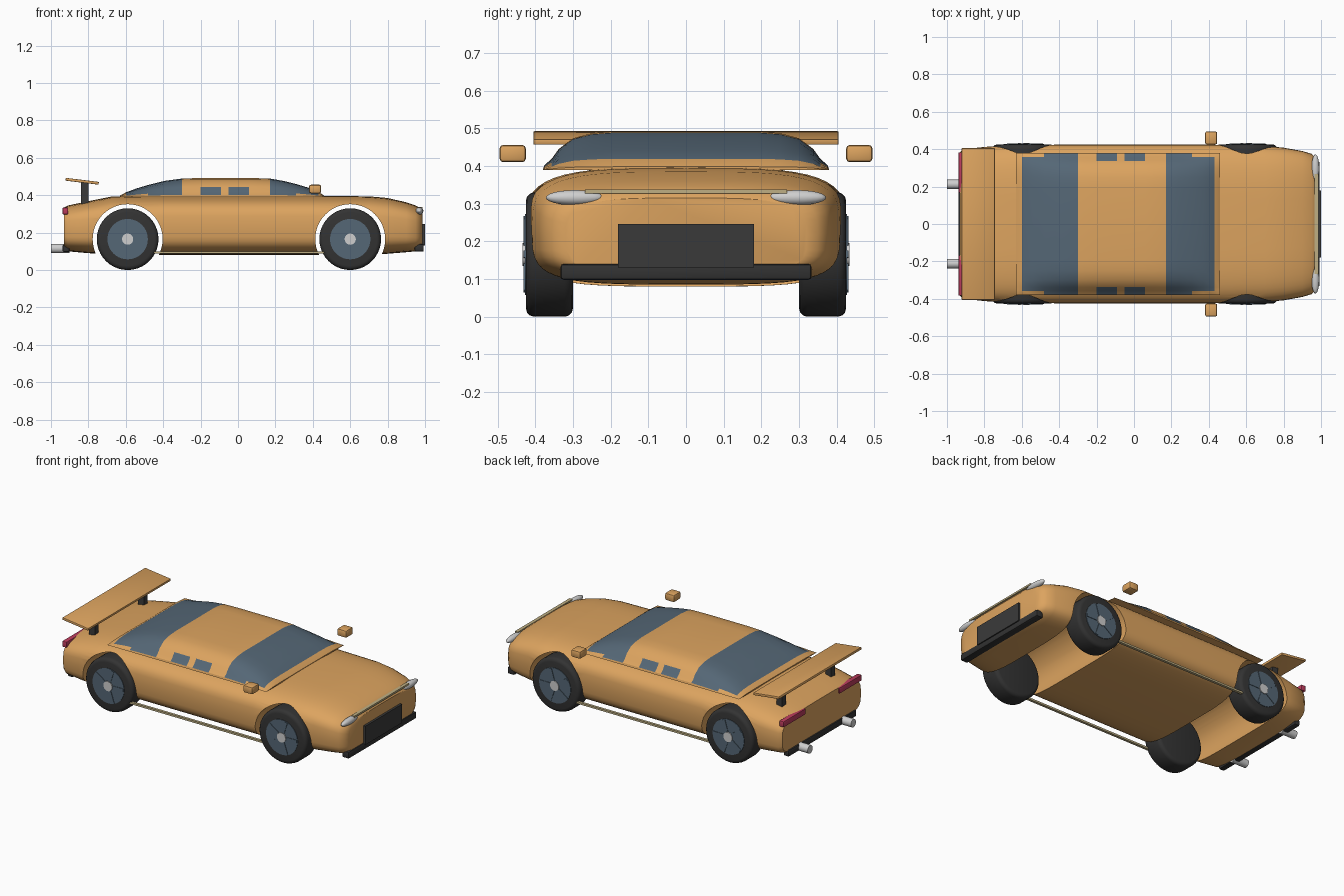
import bpy, bmesh, math
from mathutils import Matrix

if "Cube" in bpy.data.objects:
    bpy.data.objects.remove(bpy.data.objects["Cube"])


def mat(name, rgb):
    m = bpy.data.materials.new(name)
    m.diffuse_color = (*rgb, 1)
    m.use_nodes = True
    m.node_tree.nodes["Principled BSDF"].inputs["Base Color"].default_value = m.diffuse_color
    return m


ORANGE = mat("orange paint", (0.72, 0.37, 0.115))
GLASS = mat("blue grey glass", (0.09, 0.135, 0.18))
RUBBER = mat("black rubber", (0.033, 0.033, 0.033))
TRIM = mat("dark trim", (0.042, 0.042, 0.042))
RED = mat("red lamp", (0.5, 0.045, 0.11))
GOLD = mat("pale gold", (0.52, 0.43, 0.23))
SILVER = mat("silver", (0.62, 0.62, 0.62))


def finish(bm, name, *mats, smooth=True, angle=35):
    bmesh.ops.recalc_face_normals(bm, faces=bm.faces[:])
    me = bpy.data.meshes.new(name)
    bm.to_mesh(me)
    bm.free()
    ob = bpy.data.objects.new(name, me)
    bpy.context.collection.objects.link(ob)
    for m in mats:
        me.materials.append(m)
    if smooth:
        shade(ob, angle)
    return ob


def select(ob):
    bpy.ops.object.select_all(action='DESELECT')
    ob.select_set(True)
    bpy.context.view_layer.objects.active = ob


def shade(ob, angle=35):
    select(ob)
    bpy.ops.object.shade_smooth_by_angle(angle=math.radians(angle))


def box(name, x, y, z, m, bevel=0.0, tilt=0.0):
    """Box from (min, max) ranges, optionally bevelled and tilted about y."""
    bm = bmesh.new()
    size = [b - a for a, b in (x, y, z)]
    mid = [(a + b) / 2 for a, b in (x, y, z)]
    bmesh.ops.create_cube(bm, size=1, matrix=Matrix.Diagonal((*size, 1)))
    if bevel:
        bmesh.ops.bevel(bm, geom=bm.edges[:], offset=bevel, segments=2,
                        profile=0.5, affect='EDGES')
    bm.transform(Matrix.Translation(mid) @ Matrix.Rotation(tilt, 4, 'Y'))
    return finish(bm, name, m, smooth=bevel > 0)


def cylinder(name, centre, r, depth, axis, m, segs=32, bevel=0.0):
    bm = bmesh.new()
    bmesh.ops.create_cone(bm, cap_ends=True, segments=segs, radius1=r, radius2=r, depth=depth)
    if bevel:
        rim = [e for e in bm.edges if abs(e.verts[0].co.z - e.verts[1].co.z) < 1e-5]
        bmesh.ops.bevel(bm, geom=rim, offset=bevel, segments=3, profile=0.5, affect='EDGES')
    bm.transform(Matrix.Translation(centre) @ Matrix.Rotation(math.pi / 2, 4, axis))
    return finish(bm, name, m)


def loft(rings):
    """Closed rings bridged in order, with both ends capped."""
    bm = bmesh.new()
    loops = [[bm.verts.new(p) for p in ring] for ring in rings]
    n = len(loops[0])
    for a, b in zip(loops, loops[1:]):
        for i in range(n):
            bm.faces.new((a[i], a[(i + 1) % n], b[(i + 1) % n], b[i]))
    bm.faces.new(loops[0])
    bm.faces.new(loops[-1])
    return bm


# Body shell: rounded cross-sections (x, half width, bottom, top)
SECTIONS = [(-.93, .385, .11, .335), (-.91, .40, .10, .345), (-.8, .412, .09, .368),
            (-.68, .42, .085, .392), (-.4, .425, .08, .396), (.4, .425, .08, .396),
            (.7, .418, .082, .394), (.8, .408, .087, .385), (.9, .39, .095, .362),
            (.95, .375, .10, .345), (.975, .35, .108, .33), (.986, .32, .115, .315)]


def body_ring(x, w, zb, zt, n=48):
    ring = []
    for i in range(n):
        a = math.tau * i / n
        c, s = math.cos(a), math.sin(a)
        p = 2 / (3.6 if s > 0 else 4.2)
        ring.append((x, w * math.copysign(abs(c) ** p, c),
                     (zb + zt) / 2 + (zt - zb) / 2 * math.copysign(abs(s) ** p, s)))
    return ring


body = finish(loft([body_ring(*s) for s in SECTIONS]), "body", ORANGE, smooth=False)

# Wheel arches cut right through the body
WHEEL_X, WHEEL_Z = (-.59, .60), .165
for x in WHEEL_X:
    cutter = cylinder("arch_cutter", (x, 0, WHEEL_Z), .187, 1.2, 'X', ORANGE, 48)
    mod = body.modifiers.new("arch", 'BOOLEAN')
    mod.operation, mod.solver, mod.object = 'DIFFERENCE', 'EXACT', cutter
    select(body)
    bpy.ops.object.modifier_apply(modifier=mod.name)
    bpy.data.objects.remove(cutter)
shade(body, 32)

# Cabin: stations along x with roof height, over a sloped half profile (y, height share)
ROOF = [(-.63, .398), (-.60, .415), (-.54, .437), (-.48, .455), (-.39, .477), (-.30, .489),
        (-.20, .492), (-.09, .492), (-.05, .492), (.06, .492), (.17, .489), (.24, .477),
        (.31, .460), (.37, .442), (.43, .419), (.46, .398)]
HALF = [(.38, 0), (.376, .12), (.357, .28), (.338, .54), (.30, .82), (.25, .95), (.19, 1)]
BASE = .39


def cabin_ring(x, top):
    pts = HALF + [(-y, t) for y, t in reversed(HALF)]
    return [(x, y, BASE + (top - BASE) * t) for y, t in pts]


bm = loft([cabin_ring(*s) for s in ROOF])
bm.faces.ensure_lookup_table()
strips = 2 * len(HALF)
for i, f in enumerate(bm.faces):
    j = i % strips
    row = min(j, strips - 2 - j)          # 0 is the sill strip, rising to the roof
    x = f.calc_center_median().x
    screen = -.60 < x < -.30 or .17 < x < .43
    corner = (x < -.48 or x > .31) and row < 2
    side_window = (-.20 < x < -.09 or -.05 < x < .06) and row in (1, 2)
    if len(f.verts) == 4 and row > 0 and (side_window or (screen and not corner)):
        f.material_index = 1
finish(bm, "cabin", ORANGE, GLASS, angle=30)

# Wheels: tyre, rim, five raised spokes and hub cap
for x in WHEEL_X:
    for s in (-1, 1):
        end = "front" if x > 0 else "rear"
        cylinder(end + "_tyre", (x, s * .3625, WHEEL_Z), .165, .125, 'X', RUBBER, 40, .022)
        cylinder(end + "_rim", (x, s * .42, WHEEL_Z), .108, .016, 'X', GLASS, 40)
        bm = bmesh.new()
        for k in range(5):
            turn = Matrix.Rotation(math.tau * k / 5 + .3, 4, 'Y')
            bmesh.ops.create_cube(bm, size=1, matrix=Matrix.Translation((x, s * .428, WHEEL_Z))
                                  @ turn @ Matrix.Translation((0, 0, .06))
                                  @ Matrix.Diagonal((.018, .006, .088, 1)))
        finish(bm, end + "_spokes", GLASS, smooth=False)
        cylinder(end + "_hub", (x, s * .425, WHEEL_Z), .03, .018, 'X', SILVER, 24)

# Rear wing and its struts
box("rear_wing", (-.922, -.744), (-.405, .405), (.467, .482), ORANGE, .003, math.radians(7))
for s in (-1, 1):
    box("wing_strut", (-.84, -.80), (s * .24 - .018, s * .24 + .018), (.35, .472), TRIM)

    # Mirrors, side sills, lamps and exhausts, one on each side
    box("mirror", (.38, .445), (s * .46 - .035, s * .46 + .035), (.41, .456), ORANGE, .01)
    box("sill_strip", (-.45, .47), (s * .41 - .008, s * .41 + .008), (.088, .10), GOLD)
    box("tail_lamp", (-.938, -.908), (s * .275 - .108, s * .275 + .108), (.298, .334), RED, .004)
    cylinder("exhaust", (-.95, s * .212, .115), .025, .10, 'Y', SILVER, 24)
    bm = bmesh.new()
    bmesh.ops.create_uvsphere(bm, u_segments=24, v_segments=12, radius=1, matrix=Matrix.Translation(
        (.97, s * .295, .316)) @ Matrix.Diagonal((.021, .077, .02, 1)))
    finish(bm, "headlamp", SILVER, angle=60)

# Nose and tail trim
box("grille", (.965, 1.0), (-.18, .18), (.13, .246), TRIM)
box("front_bumper", (.945, .993), (-.333, .333), (.098, .14), RUBBER, .008)
box("rear_bumper", (-.938, -.90), (-.333, .333), (.096, .136), RUBBER, .008)
box("nose_strip", (.965, .986), (-.268, .268), (.327, .338), GOLD)
